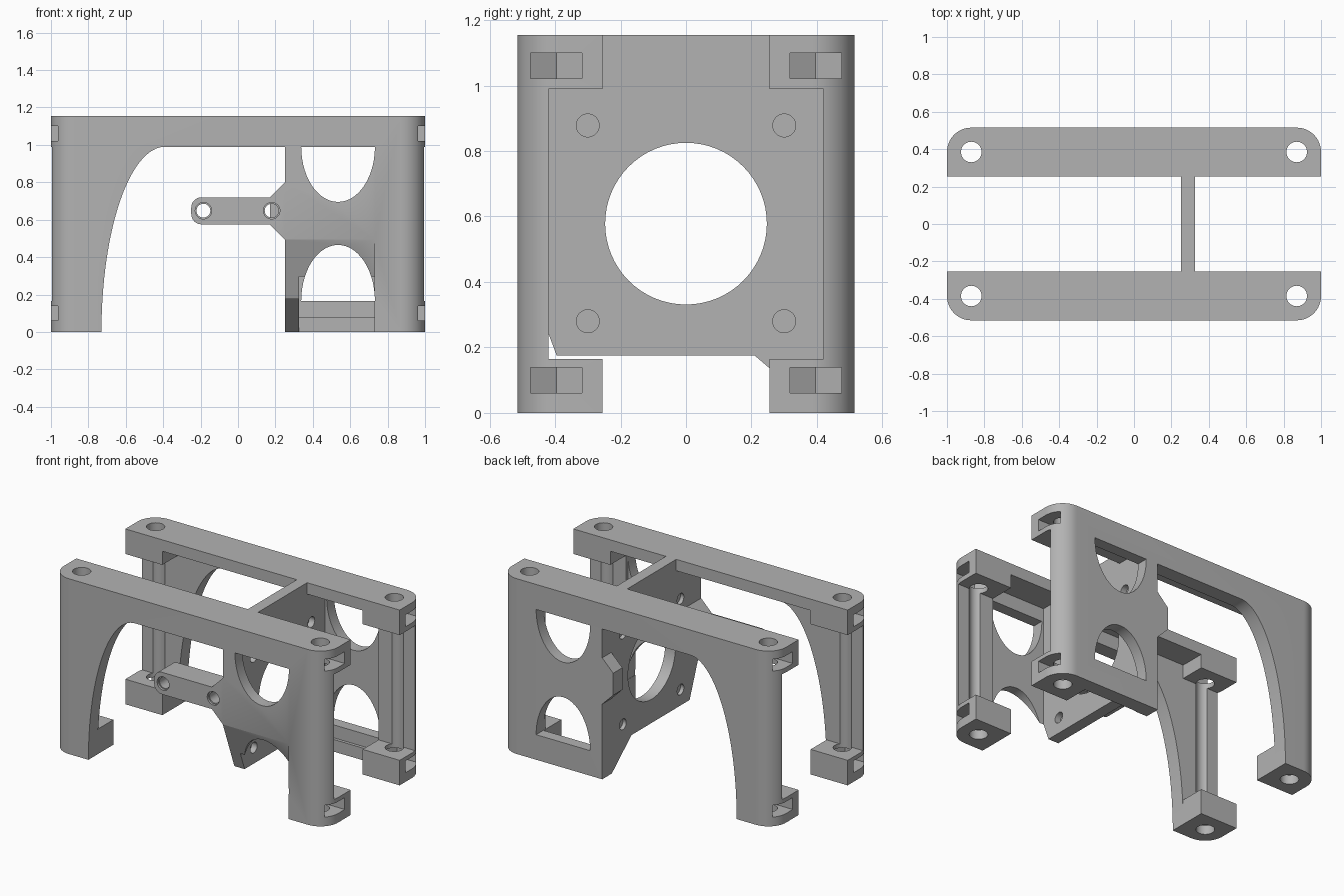
import bpy, bmesh
from math import pi, cos, sin, radians

cube = bpy.data.objects.get("Cube")
if cube:
    bpy.data.objects.remove(cube, do_unlink=True)

grey = bpy.data.materials.new("matte grey")
grey.use_nodes = True
tone = (0.45, 0.45, 0.45, 1)
grey.diffuse_color = tone
grey.node_tree.nodes["Principled BSDF"].inputs["Base Color"].default_value = tone

L, W, H = 1.0, 0.515, 1.155      # half length, half width, height
INNER, SKIN = 0.255, 0.42        # inner edge of blocks, inner face of walls
BLOCK, RAIL = 0.165, 0.99        # top of feet, underside of top blocks
LEG, P0, P1 = 0.73, 0.25, 0.325  # inner end of blocks, plate faces


def prism(name, pts, axis, a, b):
    """Extrude a 2D outline along an axis from a to b."""
    place = {"x": lambda p, t: (t, p[0], p[1]),
             "y": lambda p, t: (p[0], t, p[1]),
             "z": lambda p, t: (p[0], p[1], t)}[axis]
    bm = bmesh.new()
    lo = [bm.verts.new(place(p, a)) for p in pts]
    hi = [bm.verts.new(place(p, b)) for p in pts]
    bm.faces.new(lo)
    bm.faces.new(hi)
    for i in range(len(pts)):
        j = (i + 1) % len(pts)
        bm.faces.new((lo[i], lo[j], hi[j], hi[i]))
    bmesh.ops.recalc_face_normals(bm, faces=bm.faces)
    me = bpy.data.meshes.new(name)
    bm.to_mesh(me)
    bm.free()
    me.materials.append(grey)
    ob = bpy.data.objects.new(name, me)
    bpy.context.collection.objects.link(ob)
    return ob


def arc(cx, cy, rx, ry, a0, a1, n=16):
    return [(cx + rx * cos(radians(a0 + (a1 - a0) * i / n)),
             cy + ry * sin(radians(a0 + (a1 - a0) * i / n))) for i in range(n + 1)]


def circle(cx, cy, r, n=32):
    return arc(cx, cy, r, r, 0, 360 - 360 / n, n - 1)


def rect(x0, x1, y0, y1):
    return [(x0, y0), (x1, y0), (x1, y1), (x0, y1)]


def combine(ob, tool, op="DIFFERENCE"):
    mod = ob.modifiers.new("bool", "BOOLEAN")
    mod.operation, mod.solver, mod.object = op, "EXACT", tool
    bpy.context.view_layer.objects.active = ob
    bpy.ops.object.modifier_apply(modifier=mod.name)
    bpy.data.objects.remove(tool, do_unlink=True)


def cut(ob, pts, axis, a, b):
    combine(ob, prism("cutter", pts, axis, min(a, b), max(a, b)))


def side_wall(name, s):
    # rounded full-height bar, s = -1 for the front and 1 for the back
    r = 0.13
    foot = ([(-L, INNER)] + arc(-L + r, W - r, r, r, 180, 90)
            + arc(L - r, W - r, r, r, 90, 0) + [(L, INNER)])
    wall = prism(name, [(x, s * y) for x, y in foot], "z", 0, H)
    # hollow inside the wall, leaving corner blocks and a thin top flange
    cut(wall, rect(-1.1, 1.1, BLOCK, RAIL), "y", s * 0.2, s * SKIN)
    cut(wall, rect(-LEG, LEG, -0.1, 1.08), "y", s * 0.2, s * SKIN)
    cut(wall, rect(P1, LEG, 0.08, 1.08), "y", s * 0.2, s * 0.44)
    # arched opening with the angled tab beside it
    arch = ([(-LEG, -0.1)] + arc(-0.39, 0, 0.34, RAIL, 180, 90, 32)
            + [(P0, RAIL), (P0, 0.8), (0.17, 0.72), (0.17, 0.575), (P0, 0.495), (P0, -0.1)])
    cut(wall, arch, "y", s * 0.2, s * 0.6)
    # curved windows
    cut(wall, arc(0.535, RAIL, 0.197, 0.295, 180, 360, 28), "y", s * 0.2, s * 0.6)
    cut(wall, arc(0.535, BLOCK, 0.197, 0.3, 0, 180, 28), "y", s * 0.2, s * 0.6)
    # screw holes and nut slots at both ends
    for e in (-1, 1):
        cut(wall, circle(e * 0.87, s * 0.385, 0.055), "z", -0.1, 1.3)
        slot = [(1.1, 0.317), (0.825, 0.317), (0.78, 0.395), (0.825, 0.475), (1.1, 0.475)]
        for z in (0.06, 1.022):
            cut(wall, [(e * x, s * y) for x, y in slot], "z", z, z + 0.078)
    return wall


front = side_wall("front_wall", -1)
back = side_wall("back_wall", 1)

# slanted cut under the front wall
cut(front, [(-0.6, 0.722), (-0.395, 0.175), (-0.2, 0.175), (-0.2, -0.1), (-0.6, -0.1)],
    "x", 0.2, LEG)

# mounting plate across the middle
plate = prism("mounting_plate", [(-0.48, 0.402), (-0.395, 0.175), (0.21, 0.175), (0.415, 0),
                                 (0.48, 0), (0.48, H), (-0.48, H)], "x", P0, P1)
cut(plate, circle(0, 0.578, 0.247, 64), "x", 0.2, 0.4)
for y in (-0.3, 0.3):
    for z in (0.28, 0.878):
        cut(plate, circle(y, z, 0.035), "x", 0.2, 0.275)
        cut(plate, circle(y, z, 0.035), "x", 0.285, 0.4)

# thick arm with two holes on the front wall
arm = prism("front_arm", [(P0, 0.495), (P0, 0.8), (0.17, 0.72)]
            + arc(-0.195, 0.665, 0.055, 0.055, 90, 180, 8)
            + arc(-0.195, 0.63, 0.055, 0.055, 180, 270, 8) + [(0.17, 0.575)],
            "y", -W, -0.35)

# fuse everything into one bracket
combine(front, plate, "UNION")
combine(front, back, "UNION")
combine(front, arm, "UNION")
for x in (-0.185, 0.18):
    cut(front, circle(x, 0.648, 0.037), "y", -0.6, -0.3)
    cut(front, circle(x, 0.648, 0.044), "y", -0.6, -0.5)

front.name = "bracket"
bpy.ops.object.select_all(action="DESELECT")
front.select_set(True)
bpy.context.view_layer.objects.active = front
bpy.ops.object.shade_smooth_by_angle(angle=pi / 6)
